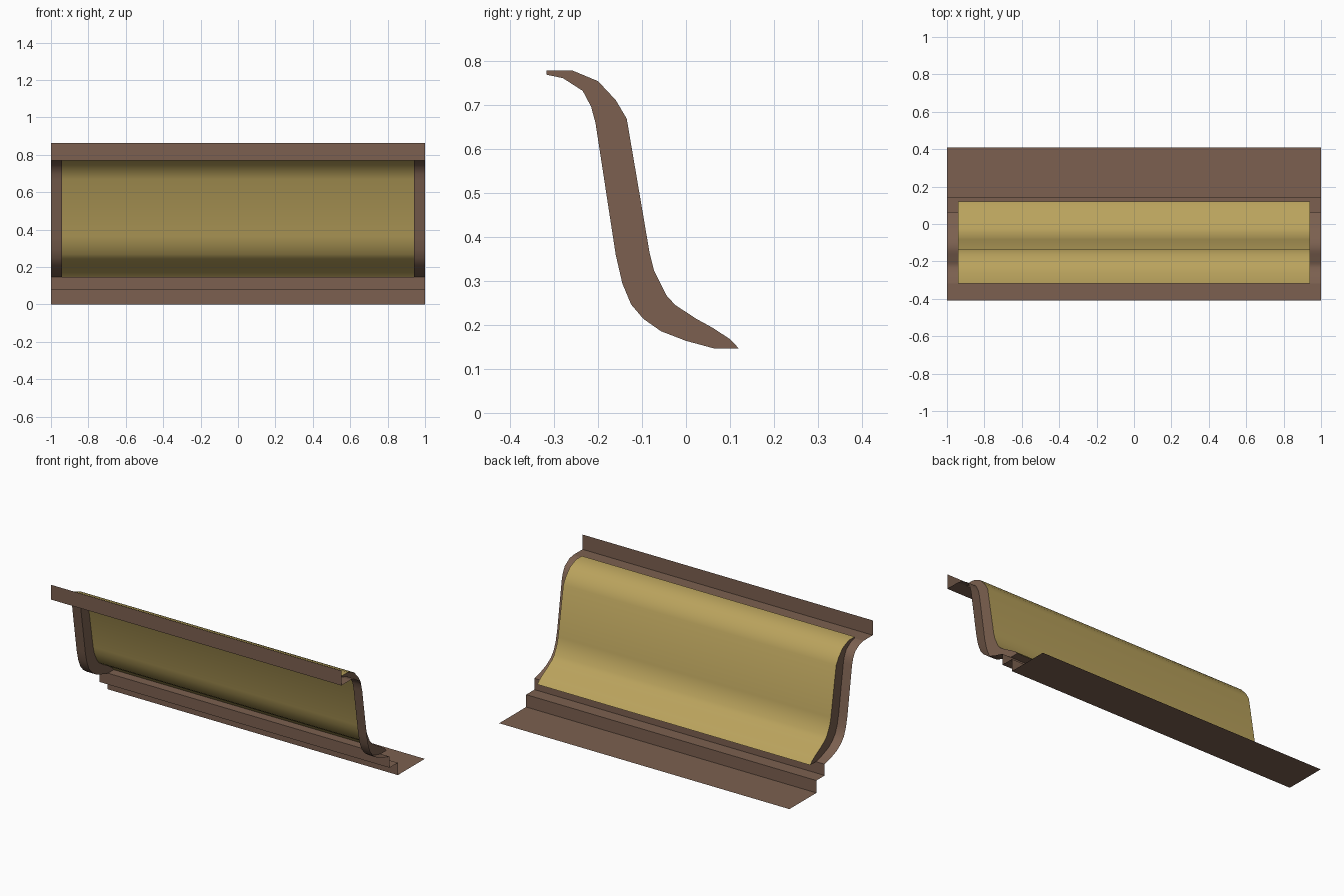
import bpy, bmesh, math

if "Cube" in bpy.data.objects:
    bpy.data.objects.remove(bpy.data.objects["Cube"])

X, XI = 1.0, 0.94          # half length of trim, half length of raised panel

# Profiles as (y, z), running from top front to bottom back
FASCIA = [(-0.41, 0.862), (-0.41, 0.77), (-0.318, 0.77)]
COVE = [(-0.318, 0.77), (-0.28, 0.762), (-0.235, 0.733), (-0.216, 0.697),
        (-0.206, 0.66), (-0.16, 0.36), (-0.145, 0.295), (-0.125, 0.247),
        (-0.097, 0.214), (-0.057, 0.186), (0.0, 0.164), (0.063, 0.147)]
PANEL = [(-0.318, 0.78), (-0.26, 0.78), (-0.2, 0.755), (-0.16, 0.712),
         (-0.135, 0.67), (-0.083, 0.365), (-0.073, 0.325), (-0.045, 0.268),
         (-0.025, 0.246), (0.022, 0.215), (0.06, 0.194), (0.1, 0.168), (0.12, 0.147)]
STEPS = [(0.063, 0.147), (0.063, 0.077), (0.145, 0.077), (0.145, 0.0), (0.41, 0.0)]


def material(name, color):
    m = bpy.data.materials.new(name)
    m.diffuse_color = (*color, 1)
    m.use_nodes = True
    m.node_tree.nodes["Principled BSDF"].inputs["Base Color"].default_value = m.diffuse_color
    return m


brown = material("brown trim", (0.20, 0.118, 0.08))
gold = material("gold panel", (0.49, 0.365, 0.109))


def sweep(bm, profile, x0, x1):
    """Straight sheet along x, facing up and back."""
    a = [bm.verts.new((x0, y, z)) for y, z in profile]
    b = [bm.verts.new((x1, y, z)) for y, z in profile]
    for i in range(len(profile) - 1):
        bm.faces.new((a[i], b[i], b[i + 1], a[i + 1]))


def finish(bm, name, mat):
    bmesh.ops.remove_doubles(bm, verts=bm.verts, dist=0.0005)
    me = bpy.data.meshes.new(name)
    bm.to_mesh(me)
    bm.free()
    me.materials.append(mat)
    ob = bpy.data.objects.new(name, me)
    bpy.context.collection.objects.link(ob)
    bpy.ops.object.select_all(action='DESELECT')
    ob.select_set(True)
    bpy.context.view_layer.objects.active = ob
    bpy.ops.object.shade_smooth_by_angle(angle=math.radians(35))


# Trim frame: top fascia, curved end strips, stepped base
bm = bmesh.new()
sweep(bm, FASCIA, -X, X)
sweep(bm, STEPS, -X, X)
for x0, x1 in ((-X, -XI), (XI, X)):
    sweep(bm, COVE, x0, x1)
finish(bm, "trim_frame", brown)

# Walls joining the raised panel to the frame
bm = bmesh.new()
outline = PANEL + COVE[::-1]
for x in (-XI, XI):
    pts = outline if x < 0 else outline[::-1]
    bm.faces.new([bm.verts.new((x, y, z)) for y, z in pts])
sweep(bm, [PANEL[0], COVE[0]], XI, -XI)        # top lip
sweep(bm, [PANEL[-1], COVE[-1]], -XI, XI)      # bottom lip
finish(bm, "panel_edges", brown)

# Raised curved panel
bm = bmesh.new()
sweep(bm, PANEL, -XI, XI)
finish(bm, "curved_panel", gold)
